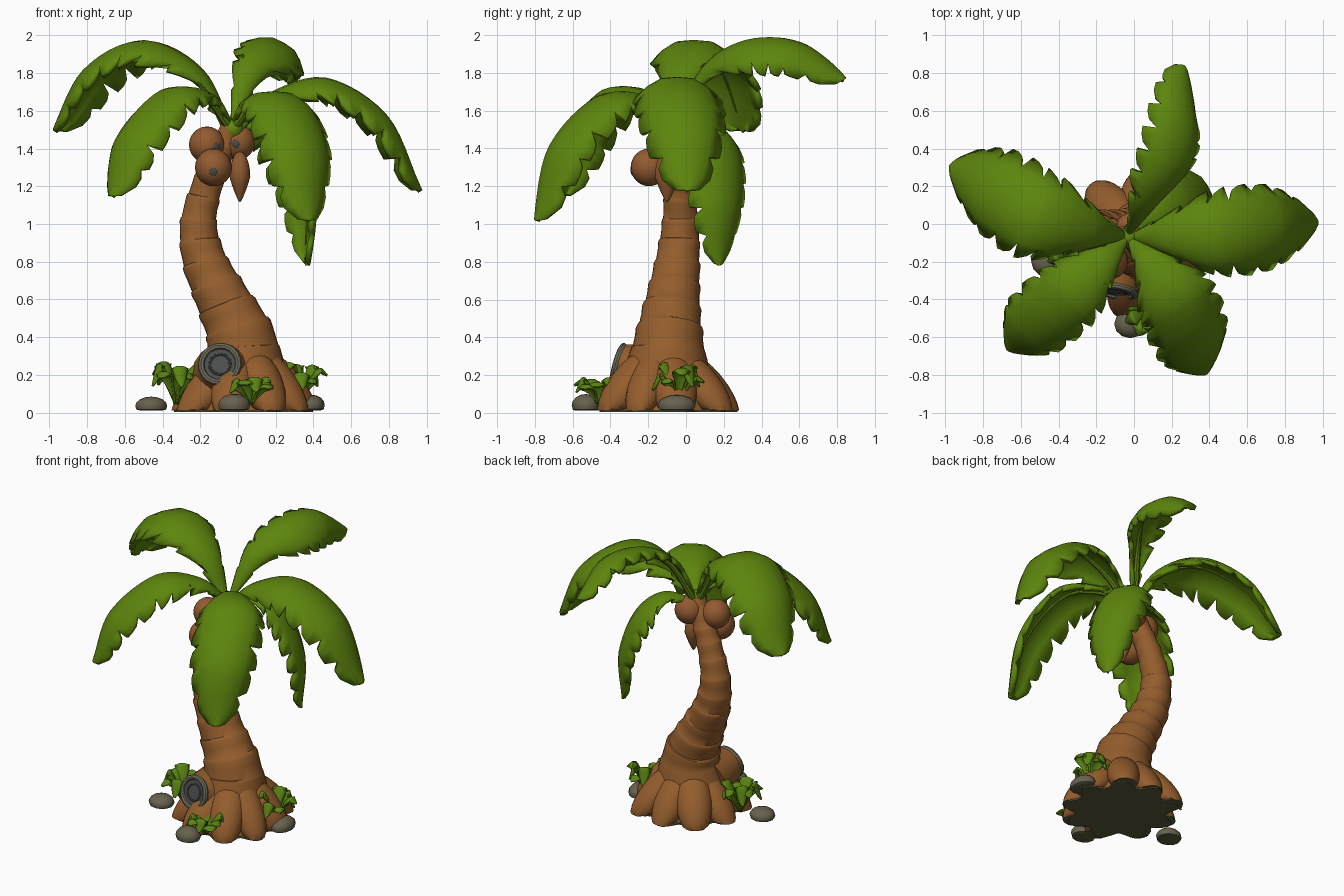
import bpy, bmesh, math, random
from mathutils import Vector, Matrix

if "Cube" in bpy.data.objects:
    bpy.data.objects.remove(bpy.data.objects["Cube"])

random.seed(4)
UP = Vector((0, 0, 1))


def material(name, rgb):
    m = bpy.data.materials.new(name)
    m.diffuse_color = (*rgb, 1)
    m.use_nodes = True
    m.node_tree.nodes["Principled BSDF"].inputs["Base Color"].default_value = m.diffuse_color
    return m


BARK = material("bark_brown", (0.295, 0.11, 0.026))
NUT = material("coconut_brown", (0.29, 0.105, 0.03))
LEAF = material("leaf_green", (0.11, 0.235, 0.004))
RIB = material("rib_green", (0.12, 0.235, 0.006))
BUSH = material("bush_green", (0.105, 0.235, 0.006))
STONE = material("stone_grey", (0.135, 0.12, 0.075))
RIM = material("knot_rim_grey", (0.15, 0.145, 0.1))
HOLE = material("hollow_dark", (0.07, 0.077, 0.072))
EARTH = material("earth_olive", (0.10, 0.105, 0.04))


def finish(ob, mats, angle=40):
    for m in mats:
        ob.data.materials.append(m)
    bpy.ops.object.select_all(action='DESELECT')
    ob.select_set(True)
    bpy.context.view_layer.objects.active = ob
    bpy.ops.object.shade_smooth_by_angle(angle=math.radians(angle))
    return ob


def mesh_object(name, verts, faces, mats, thick=0, angle=40):
    me = bpy.data.meshes.new(name)
    me.from_pydata([tuple(v) for v in verts], [], faces)
    ob = bpy.data.objects.new(name, me)
    bpy.context.collection.objects.link(ob)
    finish(ob, mats, angle)
    if thick:
        s = ob.modifiers.new("thickness", 'SOLIDIFY')
        s.thickness, s.offset = thick, -1
    return ob


def spline(pts, t):
    """Catmull-Rom point at t in 0..1."""
    n = len(pts) - 1
    i = min(int(max(t, 0) * n), n - 1)
    u = t * n - i
    b, c = Vector(pts[i]), Vector(pts[i + 1])
    a = Vector(pts[i - 1]) if i > 0 else 2 * b - c
    d = Vector(pts[i + 2]) if i + 2 <= n else 2 * c - b
    return 0.5 * (2 * b + (c - a) * u + (2 * a - 5 * b + 4 * c - d) * u * u
                  + (3 * b - a - 3 * c + d) * u ** 3)


def tube(name, stations, sides, mats):
    """Loft circles (centre, axis, radius)."""
    verts, faces = [], []
    for c, ax, r in stations:
        xa = Vector((0, 1, 0)).cross(ax)
        if xa.length < 0.2:
            xa = Vector((1, 0, 0)).cross(ax)
        xa.normalize()
        ya = ax.cross(xa).normalized()
        for k in range(sides):
            a = math.tau * k / sides
            verts.append(c + r * (math.cos(a) * xa + math.sin(a) * ya))
    n = len(stations)
    for i in range(n - 1):
        for k in range(sides):
            k2 = (k + 1) % sides
            faces.append((i * sides + k, i * sides + k2, (i + 1) * sides + k2, (i + 1) * sides + k))
    faces.append(tuple(reversed(range(sides))))
    faces.append(tuple(range((n - 1) * sides, n * sides)))
    return mesh_object(name, verts, faces, mats)


def frond(name, pts, width, roll=0, teeth=8, droop=0.56, thick=0.028, mat=LEAF, depth=0.3, blunt=1.25, power=0.38):
    """Arched leaf along a spline, with narrow cuts between broad leaflets."""
    d = Vector(pts[-1]) - Vector(pts[0])
    d.z = 0
    side0 = d.normalized().cross(UP)
    cols = (-1, -0.66, -0.35, 0, 0.35, 0.66, 1)
    rows = []
    n = max(teeth, 6)
    for k in range(n):
        cuts = [(1 - depth * random.uniform(0.5, 1.1)) if teeth and k else 1 for _ in (0, 1)]
        for u, f in ((0.03, 0), (0.3, 0.7), (0.6, 0.93), (0.94, 1)):
            rows.append((k + u, [c + (1 - c) * f for c in cuts]))
    rows.append((n, [1, 1]))
    verts, faces = [], []
    for u, cuts in rows:
        t = u / n
        tan = (spline(pts, min(t + 0.02, 1)) - spline(pts, max(t - 0.02, 0))).normalized()
        side = Matrix.Rotation(roll, 3, tan) @ side0
        nor = side.cross(tan).normalized()
        w = width * max(math.sin(math.pi * t ** blunt), 0.002) ** power * min(1, 0.35 + 1.9 * t)
        w = max(w, 0.006)
        for s in cols:
            e = s * cuts[s > 0] if abs(s) == 1 else s
            c = spline(pts, t + 0.08 * s * s * (1 - t) * min(1, t * 4))
            crease = 0.04 * w if s == 0 else 0
            verts.append(c + side * w * e - nor * (droop * w * e * e + crease))
    m = len(cols)
    for i in range(len(rows) - 1):
        for j in range(m - 1):
            faces.append((i * m + j, i * m + j + 1, (i + 1) * m + j + 1, (i + 1) * m + j))
    return mesh_object(name, verts, faces, [mat], thick, 50)


def blob(name, loc, scale, mats, rot=None, seg=20, shape=None):
    """Rounded lump, flattened where it meets the ground."""
    bm = bmesh.new()
    bmesh.ops.create_uvsphere(bm, u_segments=seg, v_segments=seg // 2 + 2, radius=1)
    M = rot or Matrix.Identity(3)
    for v in bm.verts:
        if shape:
            shape(v.co)
        v.co = M @ Vector([v.co[i] * scale[i] for i in range(3)]) + Vector(loc)
        v.co.z = max(v.co.z, 0.012)
    if len(mats) > 1:
        for f in bm.faces:
            f.material_index = 1 if f.calc_center_median().z < 0.014 else 0
    me = bpy.data.meshes.new(name)
    bm.to_mesh(me)
    bm.free()
    ob = bpy.data.objects.new(name, me)
    bpy.context.collection.objects.link(ob)
    return finish(ob, mats)


# Trunk: leaning spine (x, y, z, radius) with overlapping bark rings
TRUNK = [(0.03, -0.10, 0.012, 0.29), (0.03, -0.10, 0.2, 0.235), (0.015, -0.09, 0.4, 0.18),
         (-0.08, -0.07, 0.6, 0.143), (-0.175, -0.045, 0.8, 0.117), (-0.21, -0.03, 1.0, 0.096),
         (-0.165, -0.035, 1.2, 0.08), (-0.10, -0.05, 1.36, 0.07), (-0.03, -0.07, 1.52, 0.055)]
stations, rings = [], 14
for k in range(rings):
    for u, f in ((0.03, 0.98), (0.5, 1.0), (0.85, 1.05), (0.97, 1.03)):
        t = (k + u) / rings
        p = spline(TRUNK, t)
        ax = (spline(TRUNK, t + 0.02) - spline(TRUNK, t - 0.02)).to_3d().normalized()
        tilt = Vector((random.uniform(-1, 1), random.uniform(-1, 1), 0)) * 0.03
        ax = UP if k < 2 else (ax + UP * 0.3 + tilt).normalized()
        stations.append((p.to_3d(), ax, p.w * (f if k > 2 else 1)))
tube("trunk", stations, 28, [BARK])

# Roots: broad lobes spreading around the base
for k in range(9):
    a = math.tau * (k + 0.3) / 9 + random.uniform(-0.08, 0.08)
    d = Vector((math.cos(a), math.sin(a), 0))
    wide = random.uniform(0.1, 0.12)
    lo, hi = d * 0.36 * random.uniform(0.96, 1.07), d * 0.08 + UP * random.uniform(0.29, 0.36)
    rot = (lo - hi).to_track_quat('Z', 'Y').to_matrix()
    blob("root", Vector((0.03, -0.10, -0.02)) + (lo + hi) / 2, (wide, wide * 0.85, 0.24), [BARK, EARTH], rot)

# Flat earth underside with a lobed outline
ground = []
for z in (0.004, 0.014):
    for k in range(72):
        a = math.tau * k / 72
        r = 0.335 + 0.04 * math.cos(9 * a - 0.3 * math.tau)
        ground.append((0.03 + r * math.cos(a), -0.1 + r * math.sin(a), z))
mesh_object("earth_base", ground, [tuple(reversed(range(72))), tuple(range(72, 144))] +
            [(k, (k + 1) % 72, 72 + (k + 1) % 72, 72 + k) for k in range(72)], [EARTH])

# Hollow knot on the front of the trunk, tilted upward
axis = Vector((-0.16, -1, 0.28)).normalized()
face = Vector((-0.095, -0.352, 0.255))
tube("knot_stub", [(face - axis * 0.22, axis, 0.19), (face - axis * 0.06, axis, 0.13),
                   (face, axis, 0.11)], 20, [BARK])
tube("knot_hollow", [(face - axis * 0.02, axis, 0.095), (face + axis * 0.006, axis, 0.095)], 20, [HOLE])
for r, w, m in ((0.1, 0.018, RIM), (0.055, 0.008, HOLE)):
    bpy.ops.mesh.primitive_torus_add(major_radius=r, minor_radius=w, major_segments=20, minor_segments=8,
                                     location=face + axis * 0.004, rotation=axis.to_track_quat('Z', 'Y').to_euler())
    bpy.context.object.name = "knot_ring"
    finish(bpy.context.object, [m])

# Palm fronds: ridge points, half width, roll
FRONDS = {
    "left": ([(-0.03, -0.07, 1.52), (-0.2, -0.05, 1.83), (-0.5, 0.04, 1.985), (-0.8, 0.2, 1.83), (-0.98, 0.31, 1.5)], 0.26, 0),
    "right": ([(-0.03, -0.07, 1.52), (0.16, -0.06, 1.7), (0.47, -0.045, 1.785), (0.8, -0.01, 1.58), (0.98, 0.01, 1.18)], 0.245, 0),
    "back": ([(-0.03, -0.07, 1.52), (0.07, 0.08, 1.82), (0.2, 0.3, 1.955), (0.265, 0.57, 1.945), (0.27, 0.84, 1.77)], 0.185, 0.5),
    "front_right": ([(-0.03, -0.07, 1.54), (0.09, -0.2, 1.68), (0.245, -0.44, 1.69), (0.36, -0.7, 1.42), (0.385, -0.8, 1.02)], 0.23, 0),
    "front_left": ([(-0.03, -0.07, 1.54), (-0.15, -0.19, 1.69), (-0.36, -0.39, 1.725), (-0.59, -0.59, 1.48), (-0.675, -0.67, 1.15)], 0.21, 0),
    "back_right": ([(-0.03, -0.07, 1.5), (0.12, 0.08, 1.56), (0.28, 0.18, 1.42), (0.39, 0.21, 1.12), (0.38, 0.18, 0.78)], 0.2, 0),
}
for key, (pts, width, roll) in FRONDS.items():
    low = key == "back_right"
    frond("frond_" + key, pts, width, roll, blunt=1.0 if low else 1.25, power=0.5 if low else 0.38)
    st = []
    for k in range(13):
        t = k / 13
        tan = (spline(pts, t + 0.03) - spline(pts, max(t - 0.03, 0))).normalized()
        side = (Vector(pts[-1]) - Vector(pts[0])).to_2d().to_3d().normalized().cross(UP)
        side = Matrix.Rotation(roll, 3, tan) @ side
        st.append((spline(pts, t) - side.cross(tan).normalized() * 0.035, tan, 0.022 * (1.1 - t)))
    tube("midrib_" + key, st, 8, [RIB])
blob("crown_heart", (-0.03, -0.07, 1.5), (0.06, 0.06, 0.06), [LEAF])

# Coconuts with dark eyes, plus one hanging pod
for c, r, e in (((-0.165, -0.1, 1.42), 0.095, (0.6, -0.8, -0.1)),
                ((-0.13, -0.195, 1.3), 0.098, (0, -1, -0.25)),
                ((-0.005, -0.03, 1.435), 0.095, (-0.1, -1, -0.1))):
    blob("coconut", c, (r, r, r * 1.02), [NUT])
    n = Vector(e).normalized()
    blob("coconut_eye", Vector(c) + n * r * 0.97, (0.022, 0.022, 0.006), [HOLE],
         n.to_track_quat('Z', 'Y').to_matrix(), 12)


def point_down(co):
    if co.z < 0:
        k = 1 + co.z * 0.6
        co.x *= k
        co.y *= k


blob("hanging_pod", (0.01, -0.1, 1.25), (0.055, 0.065, 0.135), [NUT], None, 16, point_down)

# Stones at the foot
for loc, sc in (((-0.02, -0.53, 0.04), (0.085, 0.075, 0.06)), ((0.39, -0.05, 0.04), (0.07, 0.1, 0.055)),
                ((-0.46, -0.2, 0.035), (0.085, 0.08, 0.05))):
    blob("stone", loc, sc, [STONE, EARTH], None, 12)

# Leafy tufts around the base
for cx, cy, h in ((0.07, -0.46, 0.15), (0.33, -0.04, 0.23), (-0.33, -0.14, 0.23)):
    base = Vector((cx, cy, 0.045))
    for k in range(9):
        a = math.tau * k / 9 + random.uniform(-0.2, 0.2)
        d = Vector((math.cos(a), math.sin(a), 0))
        ln, hh = random.uniform(0.11, 0.15), h * random.uniform(0.6, 1.0)
        frond("tuft_leaf", [base, base + d * ln * 0.4 + UP * hh * 0.75, base + d * ln * 0.75 + UP * hh,
                            base + d * ln * 1.05 + UP * hh * (0.45 if k % 2 else 0.8)],
              0.048, 0, 0, 0.4, 0.012, BUSH, blunt=1, power=0.5)
